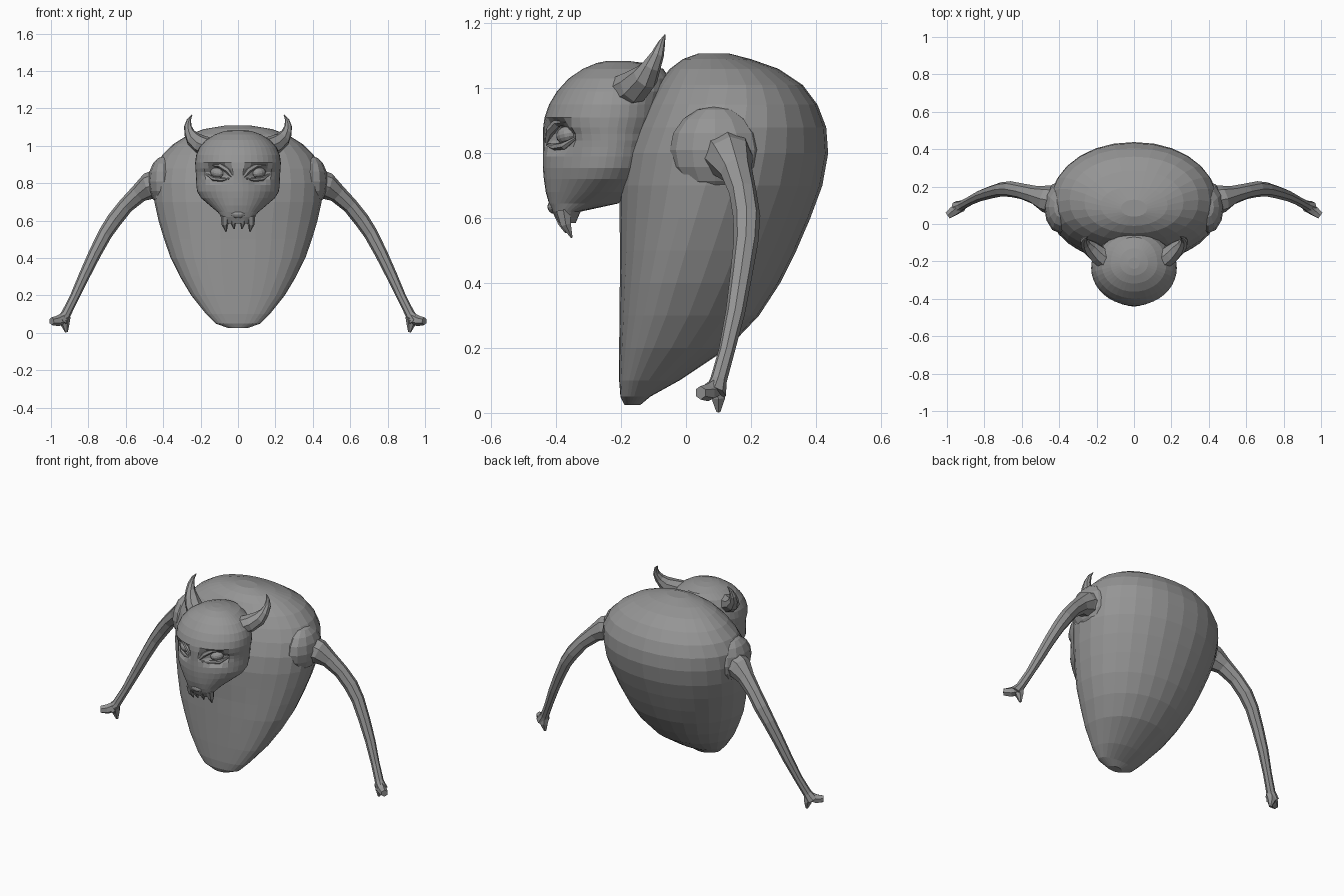
import bpy, bmesh, math
from mathutils import Vector

grey = bpy.data.materials.new("stone grey")
grey.diffuse_color = (0.3, 0.3, 0.3, 1)


def finish(name, bm):
    bmesh.ops.recalc_face_normals(bm, faces=bm.faces)
    me = bpy.data.meshes.new(name)
    bm.to_mesh(me)
    bm.free()
    me.materials.append(grey)
    ob = bpy.data.objects.new(name, me)
    bpy.context.collection.objects.link(ob)
    return ob


def skin(name, rings):
    """Join a stack of equal rings and cap both ends."""
    bm = bmesh.new()
    rows = [[bm.verts.new(p) for p in r] for r in rings]
    n = len(rows[0])
    for a, b in zip(rows, rows[1:]):
        for i in range(n):
            j = (i + 1) % n
            bm.faces.new((a[i], a[j], b[j], b[i]))
    bm.faces.new(rows[0])
    bm.faces.new(rows[-1])
    return finish(name, bm)


def loft(profile, n, shape=None):
    """Rings from rows (z, y front, y back, y widest, half width, front power)."""
    rings = []
    for z, yf, yb, ym, w, p in profile:
        ring = []
        for i in range(n):
            t = 2 * math.pi * i / n
            c, s = math.cos(t), math.sin(t)
            e = 2 / (p if s < 0 else 2.1)
            x = math.copysign(abs(c) ** e, c) * w
            y = ym - abs(s) ** e * (ym - yf) if s < 0 else ym + s ** e * (yb - ym)
            v = Vector((x, y, z))
            ring.append(shape(v) if shape else v)
        rings.append(ring)
    return rings


def tube(name, path, side, n=8, flat=1.0):
    """Faceted tube through (x, y, z, radius) points, mirrored by side."""
    pts = [Vector((side * p[0], p[1], p[2])) for p in path]
    rings = []
    for i, c in enumerate(pts):
        d = (pts[min(i + 1, len(pts) - 1)] - pts[max(i - 1, 0)]).normalized()
        u = d.cross(Vector((0, 1, 0))).normalized()
        v = d.cross(u)
        r = path[i][3]
        rings.append([c + r * (math.cos(a) * u + flat * math.sin(a) * v)
                      for a in (2 * math.pi * k / n for k in range(n))])
    return skin(name, rings)


def ball(name, loc, size, rot_z=0.0, tilt=0.0):
    bm = bmesh.new()
    bmesh.ops.create_uvsphere(bm, u_segments=12, v_segments=8, radius=1)
    ob = finish(name, bm)
    ob.location, ob.scale = loc, size
    ob.rotation_euler = (0, tilt, rot_z)
    return ob


# Heart-shaped body, tapering to the bottom front
body = [
    (0.025, -0.19, -0.14, -0.17, 0.05, 2), (0.05, -0.202, -0.11, -0.16, 0.12, 2.3),
    (0.10, -0.206, -0.02, -0.145, 0.17, 2.4), (0.20, -0.206, 0.13, -0.10, 0.25, 2.4),
    (0.30, -0.205, 0.225, -0.06, 0.31, 2.3), (0.40, -0.204, 0.29, -0.03, 0.36, 2.2),
    (0.50, -0.203, 0.34, 0.0, 0.395, 2.1), (0.60, -0.205, 0.383, 0.03, 0.425, 2),
    (0.70, -0.205, 0.42, 0.06, 0.447, 2), (0.80, -0.19, 0.438, 0.08, 0.455, 2),
    (0.88, -0.16, 0.432, 0.10, 0.445, 2), (0.95, -0.125, 0.405, 0.12, 0.405, 2.1),
    (1.01, -0.09, 0.36, 0.13, 0.345, 2.2), (1.06, -0.05, 0.285, 0.12, 0.265, 2.2),
    (1.09, -0.01, 0.20, 0.10, 0.18, 2), (1.108, 0.04, 0.13, 0.08, 0.07, 2)]
skin("body", loft(body, 28))


# Head with eye sockets pressed into the face
def sockets(v):
    d = math.hypot((abs(v.x) - 0.11) / 0.075, (v.z - 0.855) / 0.055)
    if v.y < -0.25 and d < 1:
        v.y += 0.045 * (1 - d * d)
    return v


head = [
    (0.585, -0.395, -0.34, -0.365, 0.065, 2), (0.62, -0.412, -0.325, -0.36, 0.088, 2.4),
    (0.645, -0.422, -0.21, -0.33, 0.108, 2.3), (0.68, -0.432, -0.15, -0.29, 0.15, 2),
    (0.72, -0.438, -0.12, -0.26, 0.197, 1.8), (0.755, -0.441, -0.10, -0.25, 0.218, 1.75),
    (0.79, -0.441, -0.09, -0.245, 0.223, 1.7), (0.82, -0.440, -0.09, -0.24, 0.224, 1.7),
    (0.84, -0.440, -0.08, -0.24, 0.225, 1.7), (0.86, -0.440, -0.08, -0.24, 0.226, 1.75),
    (0.88, -0.440, -0.07, -0.24, 0.228, 1.85), (0.91, -0.436, -0.06, -0.235, 0.229, 2),
    (0.95, -0.422, -0.06, -0.23, 0.224, 2), (0.99, -0.398, -0.05, -0.225, 0.207, 2),
    (1.03, -0.362, -0.05, -0.22, 0.172, 2), (1.06, -0.318, -0.07, -0.215, 0.125, 2),
    (1.078, -0.275, -0.13, -0.21, 0.075, 2), (1.085, -0.24, -0.18, -0.21, 0.03, 2)]
skin("head", loft(head, 40, sockets))

# Snout tip
ball("nose", (0, -0.405, 0.635), (0.04, 0.022, 0.022))

for side, tag in ((-1, "right"), (1, "left")):
    # Eyes with slanted lids
    ball(tag + "_eye", (side * 0.112, -0.368, 0.856), (0.04, 0.028, 0.027),
         side * 0.65, side * -0.2)
    for lid, path in (
            ("brow", [(0.03, -0.428, 0.835, 0.008), (0.055, -0.418, 0.868, 0.015),
                      (0.095, -0.394, 0.896, 0.016), (0.14, -0.366, 0.903, 0.013),
                      (0.18, -0.328, 0.888, 0.004)]),
            ("lower_lid", [(0.045, -0.428, 0.825, 0.004), (0.085, -0.405, 0.82, 0.011),
                           (0.13, -0.375, 0.823, 0.012), (0.17, -0.335, 0.85, 0.004)])):
        tube(tag + "_" + lid, path, side, 6)

    # Curved horn-like ears
    tube(tag + "_horn", [(0.14, -0.20, 0.985, 0.055), (0.195, -0.16, 1.005, 0.052),
                         (0.238, -0.125, 1.035, 0.042), (0.26, -0.105, 1.07, 0.029),
                         (0.268, -0.087, 1.105, 0.02), (0.262, -0.075, 1.14, 0.011),
                         (0.246, -0.065, 1.165, 0.002)], side, 8)

    # Fangs
    tube(tag + "_outer_fang", [(0.068, -0.378, 0.625, 0.025), (0.07, -0.37, 0.58, 0.018),
                               (0.064, -0.352, 0.54, 0.003)], side, 6)
    tube(tag + "_inner_fang", [(0.025, -0.39, 0.61, 0.018), (0.025, -0.382, 0.585, 0.014),
                               (0.02, -0.37, 0.555, 0.003)], side, 6)

    # Shoulder swelling around the arm root
    ball(tag + "_shoulder", (side * 0.395, 0.09, 0.81), (0.085, 0.14, 0.135))

    # Thin arm bowed outwards and down
    tube(tag + "_arm", [(0.40, 0.12, 0.80, 0.085), (0.475, 0.135, 0.785, 0.072),
                        (0.53, 0.155, 0.745, 0.05), (0.60, 0.175, 0.68, 0.042),
                        (0.66, 0.187, 0.605, 0.042), (0.71, 0.185, 0.53, 0.038),
                        (0.765, 0.17, 0.425, 0.034), (0.82, 0.152, 0.31, 0.03),
                        (0.875, 0.125, 0.19, 0.025), (0.92, 0.10, 0.10, 0.026),
                        (0.945, 0.088, 0.06, 0.036)], side, 8)

    # Forked hand
    tube(tag + "_thumb", [(0.925, 0.092, 0.085, 0.03), (0.925, 0.10, 0.045, 0.024),
                          (0.917, 0.10, 0.003, 0.007)], side, 6)
    tube(tag + "_fingers", [(0.925, 0.095, 0.08, 0.03), (0.965, 0.068, 0.063, 0.028),
                            (0.996, 0.045, 0.062, 0.021)], side, 6)
